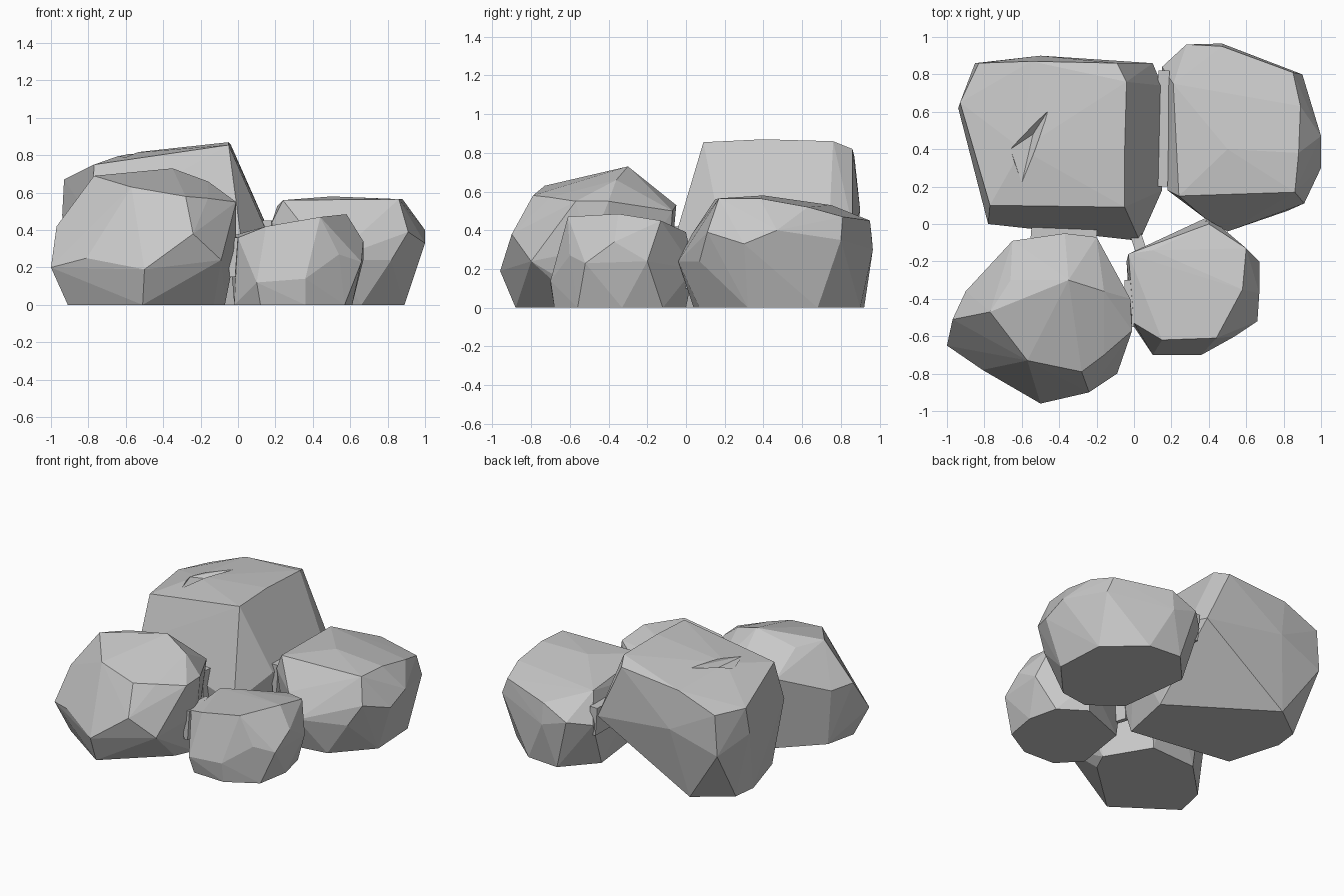
import bpy
import bmesh
from math import radians

# Remove the default object
default_cube = bpy.data.objects.get("Cube")
if default_cube is not None:
    bpy.data.objects.remove(default_cube, do_unlink=True)


def make_material(name, colour):
    """Create one flat stone colour for viewport and render."""
    material = bpy.data.materials.new(name)
    material.use_nodes = True
    material.diffuse_color = colour
    shader = material.node_tree.nodes["Principled BSDF"]
    shader.inputs["Base Color"].default_value = colour
    shader.inputs["Roughness"].default_value = 0.9
    return material


stone_grey = make_material("stone grey", (0.58, 0.58, 0.58, 1))


def chiselled_stone(name, corners, foot=()):
    """Wrap a faceted hull round the corners and the flat ground outline."""
    mesh = bpy.data.meshes.new(name)
    shape = bmesh.new()
    for corner in corners:
        shape.verts.new(corner)
    for x, y in foot:
        shape.verts.new((x, y, 0))
    hull = bmesh.ops.convex_hull(shape, input=shape.verts)
    unused = [item for item in hull["geom_interior"]
              if isinstance(item, bmesh.types.BMVert)]
    bmesh.ops.delete(shape, geom=unused, context="VERTS")
    bmesh.ops.dissolve_limit(shape, angle_limit=radians(1),
                             verts=shape.verts, edges=shape.edges)
    bmesh.ops.recalc_face_normals(shape, faces=shape.faces)
    shape.to_mesh(mesh)
    shape.free()
    mesh.materials.append(stone_grey)
    stone = bpy.data.objects.new(name, mesh)
    bpy.context.scene.collection.objects.link(stone)
    return stone


# Front right boulder: rounded crown, pointed front, wide belt
crown = [(-.77, -.47, .69), (-.57, -.73, .63), (-.28, -.79, .58),
         (-.35, -.3, .73), (-.16, -.7, .57), (-.16, -.36, .66), (-.66, -.3, .67)]
belt = [(-1, -.65, .2), (-.97, -.51, .42), (-.81, -.78, .25), (-.5, -.96, .19),
        (-.24, -.9, .38), (-.09, -.8, .24), (-.01, -.57, .55),
        (-.02, -.4, .55), (-.01, -.5, .3), (-.2, -.07, .5), (-.37, -.05, .53),
        (-.65, -.09, .52), (-.9, -.36, .4)]
chiselled_stone("front_right_boulder", crown + belt,
                [(-.91, -.6), (-.51, -.88), (-.13, -.53), (-.07, -.4),
                 (-.25, -.1), (-.6, -.12), (-.86, -.38)])

# Front left boulder: the smallest, with a nearly level crown
crown = [(.44, -.61, .47), (.15, -.62, .42), (0, -.53, .36), (-.03, -.16, .37),
         (.4, 0, .39), (.6, -.13, .45), (.58, -.35, .485), (.1, -.14, .39)]
belt = [(.66, -.52, .23), (.67, -.37, .34), (.67, -.2, .24), (.1, -.7, .12),
        (.36, -.7, .14), (.54, -.6, .27), (.4, .04, .2), (-.04, -.2, .25)]
chiselled_stone("front_left_boulder", crown + belt,
                [(-.02, -.52), (.12, -.67), (.36, -.68), (.57, -.56),
                 (.61, -.33), (.56, -.12), (.38, 0), (.04, -.13)])

# Back right boulder: the tallest, sloping left side and undercut rear
crown = [(-.77, .1, .75), (-.05, .09, .855), (-.04, .76, .86), (-.05, .4, .87),
         (-.09, .86, .82), (-.55, .87, .78), (-.83, .86, .67),
         (-.93, .65, .67), (-.6, .4, .81)]
belt = [(-.78, 0, .45), (.03, -.09, .25), (-.4, -.04, .35), (.15, .18, .4),
        (.15, .74, .43), (.1, .86, .42), (-.5, .9, .5), (-.85, .86, .38),
        (-.94, .62, .48)]
tall_boulder = chiselled_stone(
    "back_right_boulder", crown + belt,
    [(-.74, .08), (0, -.03), (.08, .36), (-.59, .8), (-.83, .62), (-.85, .45)])

# Shallow chip struck out of the tall crown
chip_cutter = chiselled_stone(
    "chip_cutter", [(-.44, .64, .9), (-.69, .41, .9), (-.6, .2, .9),
                    (-.48, .46, .9), (-.45, .62, .82), (-.54, .48, .77),
                    (-.66, .4, .785), (-.6, .22, .79)])
chip_cutter.hide_render = True
chip_cutter.hide_viewport = True
chip = tall_boulder.modifiers.new("chip", "BOOLEAN")
chip.operation = "DIFFERENCE"
chip.solver = "EXACT"
chip.object = chip_cutter

# Back left boulder: broad table top with a chamfered left side
crown = [(.24, .15, .56), (.86, .17, .565), (.88, .38, .565), (.89, .63, .52),
         (.85, .81, .47), (.47, .95, .45), (.21, .75, .53), (.5, .4, .58)]
belt = [(.18, .18, .44), (.5, -.04, .24), (.82, .07, .24), (.91, .11, .39),
        (1, .3, .33), (1, .47, .4), (.9, .8, .35), (.28, .96, .36),
        (.47, .965, .3), (.15, .84, .33), (.38, .03, .38)]
chiselled_stone("back_left_boulder", crown + belt,
                [(.45, .04), (.66, .07), (.89, .32), (.87, .68), (.62, .9),
                 (.38, .92), (.18, .7), (.24, .2)])


def wedge_stone(name, start, end, low, high, width):
    """Fill a gap between boulders with a thin tapered stone."""
    (ax, ay), (bx, by) = start, end
    length = ((bx - ax) ** 2 + (by - ay) ** 2) ** 0.5
    sx, sy = -(by - ay) / length * width, (bx - ax) / length * width
    corners = []
    for x, y in (start, end):
        for side in (-1, 1):
            corners.append((x + side * sx, y + side * sy, high))
            corners.append((x + side * sx / 2, y + side * sy / 2, low))
    chiselled_stone(name, corners)


# Thin stones wedged into the gaps
wedge_stone("right_gap_stone", (-.55, -.04), (-.2, -.07), .15, .42, .05)
wedge_stone("front_gap_stone", (-.03, -.55), (-.02, -.3), .15, .36, .03)
wedge_stone("back_gap_stone", (.15, .2), (.16, .82), .25, .45, .03)
wedge_stone("middle_gap_stone", (.01, -.06), (.05, -.18), .1, .3, .03)
wedge_stone("left_gap_stone", (.4, -.03), (.43, .06), .1, .3, .03)
